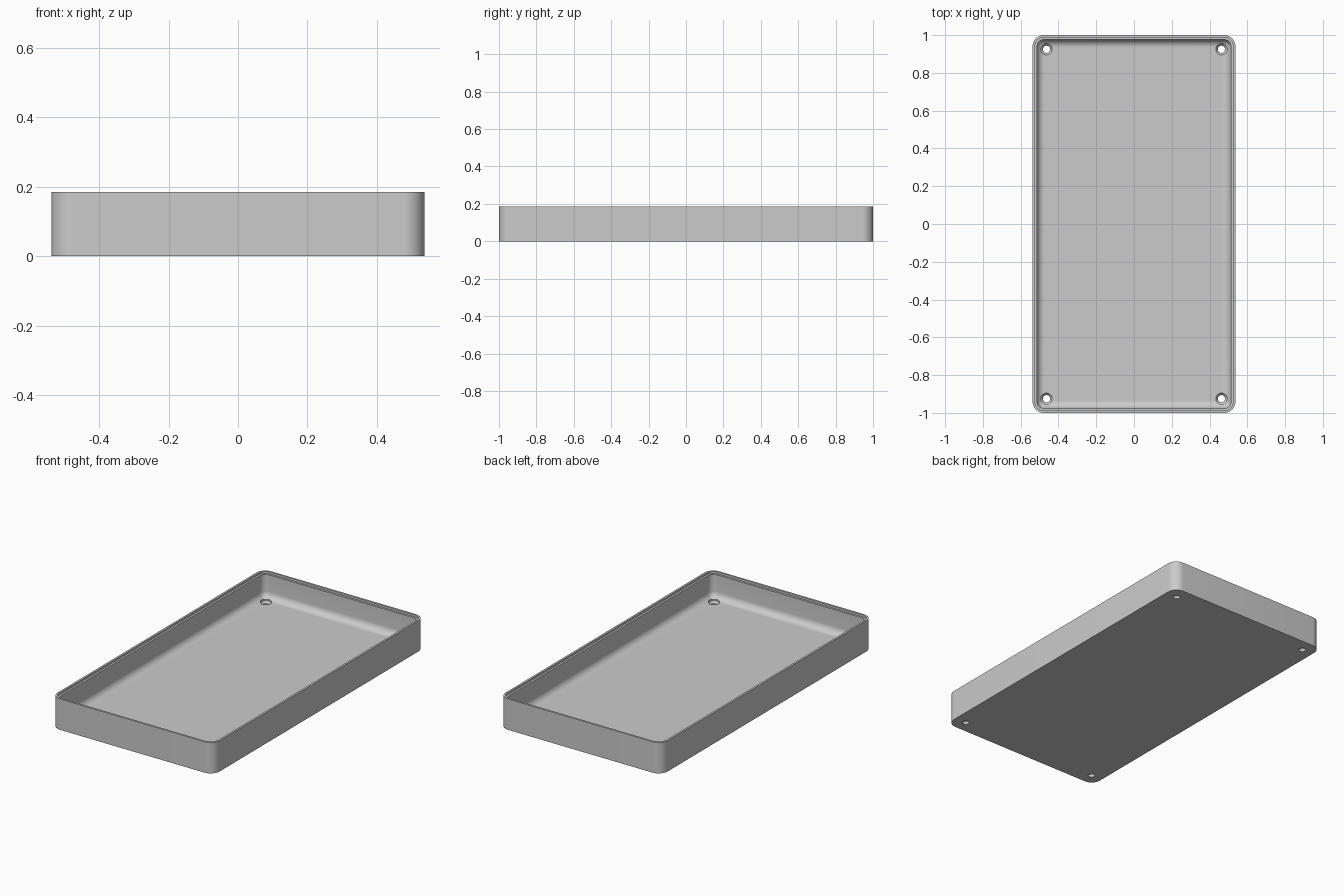
import bpy, bmesh, math

cube = bpy.data.objects.get("Cube")
if cube:
    bpy.data.objects.remove(cube, do_unlink=True)

HALF_X, HALF_Y, HEIGHT = 0.537, 1.0, 0.185
CORNER, FLOOR, FILLET, WALL = 0.06, 0.033, 0.04, 0.024
SEGMENTS = 12

grey = bpy.data.materials.new("plain grey")
grey.use_nodes = True
colour = (0.6, 0.6, 0.6, 1)
grey.diffuse_color = colour
grey.node_tree.nodes["Principled BSDF"].inputs["Base Color"].default_value = colour


def rounded_loop(bm, inset, z):
    """Ring of vertices around a rounded rectangle."""
    radius = max(CORNER - inset, 0.012)
    cx, cy = HALF_X - inset - radius, HALF_Y - inset - radius
    ring = []
    for quarter, (sx, sy) in enumerate([(1, 1), (-1, 1), (-1, -1), (1, -1)]):
        for i in range(SEGMENTS + 1):
            a = math.pi / 2 * (quarter + i / SEGMENTS)
            ring.append(bm.verts.new((sx * cx + radius * math.cos(a),
                                      sy * cy + radius * math.sin(a), z)))
    return ring


def finish(name, bm):
    bmesh.ops.recalc_face_normals(bm, faces=bm.faces)
    mesh = bpy.data.meshes.new(name)
    bm.to_mesh(mesh)
    bm.free()
    obj = bpy.data.objects.new(name, mesh)
    bpy.context.collection.objects.link(obj)
    mesh.materials.append(grey)
    return obj


def skin(bm, rings):
    for a, b in zip(rings, rings[1:]):
        for i in range(len(a)):
            j = (i + 1) % len(a)
            bm.faces.new((a[i], a[j], b[j], b[i]))
    bm.faces.new(rings[0])
    bm.faces.new(rings[-1])


# Tray: outer wall, stepped rim, inner wall, rounded foot and floor
profile = [(0, 0), (0, HEIGHT), (0.012, HEIGHT), (0.012, HEIGHT - 0.012),
           (WALL, HEIGHT - 0.012)]
for i in range(9):
    a = math.pi / 2 * i / 8
    profile.append((WALL + FILLET * (1 - math.cos(a)),
                    FLOOR + FILLET * (1 - math.sin(a))))
bm = bmesh.new()
skin(bm, [rounded_loop(bm, inset, z) for inset, z in profile])
tray = finish("tray", bm)

# Countersunk screw holes in the four corners
hole_profile = [(0.019, -0.05), (0.019, 0.016), (0.03, 0.028), (0.03, 0.08)]
bm = bmesh.new()
for sx in (-1, 1):
    for sy in (-1, 1):
        skin(bm, [[bm.verts.new((sx * 0.463 + r * math.cos(math.tau * i / 32),
                                 sy * 0.925 + r * math.sin(math.tau * i / 32), z))
                   for i in range(32)] for r, z in hole_profile])
cutter = finish("hole_cutter", bm)
cutter.hide_render = True
cutter.hide_viewport = True

holes = tray.modifiers.new("screw holes", 'BOOLEAN')
holes.operation = 'DIFFERENCE'
holes.solver = 'EXACT'
holes.object = cutter

# Bake the holes, then drop the cutter
bpy.context.view_layer.update()
for obj in bpy.context.selected_objects:
    obj.select_set(False)
bpy.context.view_layer.objects.active = tray
tray.select_set(True)
bpy.ops.object.modifier_apply(modifier=holes.name)
bpy.data.objects.remove(cutter, do_unlink=True)
bpy.ops.object.shade_smooth_by_angle(angle=math.radians(30))
